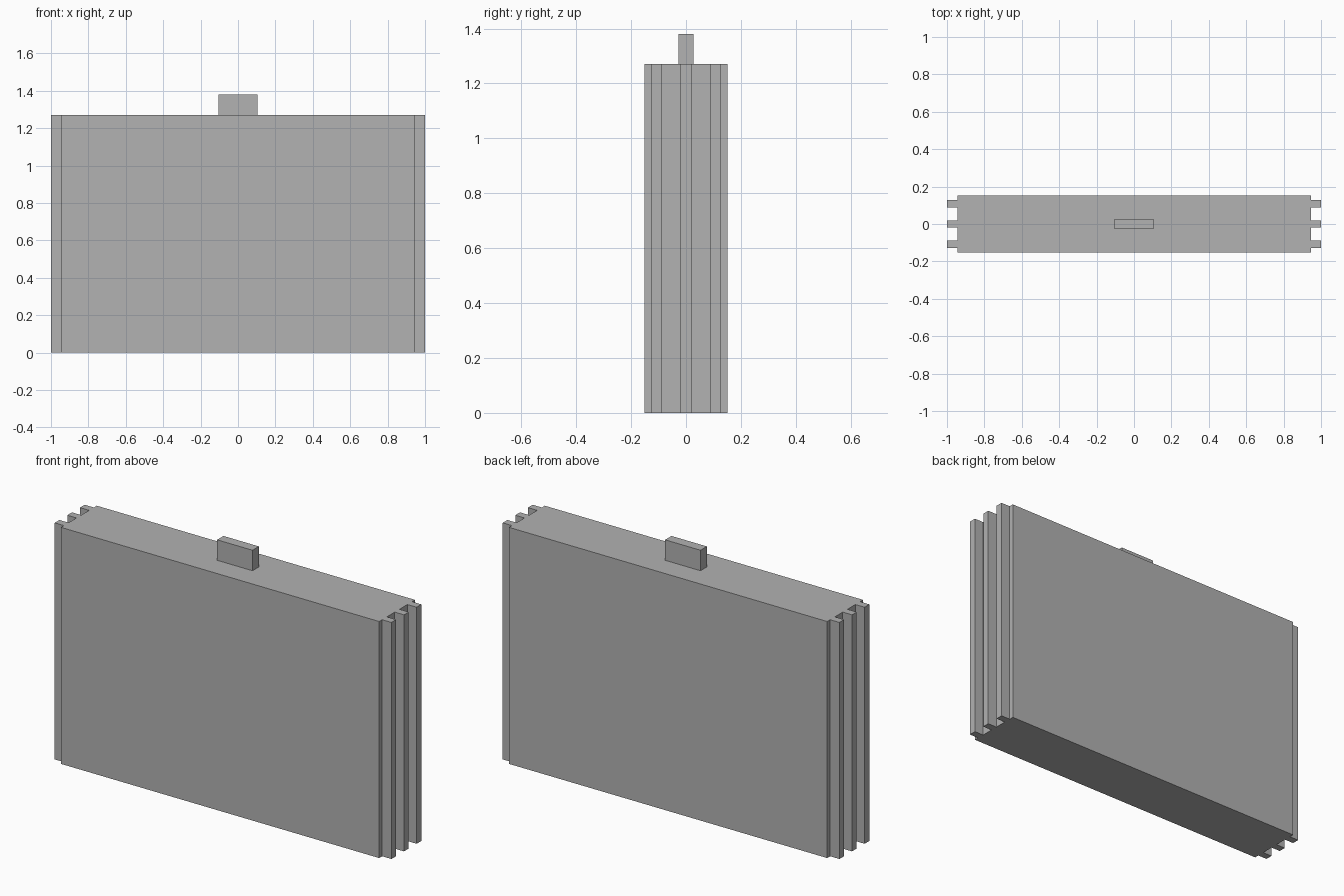
import bpy
import bmesh

cube = bpy.data.objects.get("Cube")
if cube:
    bpy.data.objects.remove(cube, do_unlink=True)

# Plain grey for everything
grey = bpy.data.materials.new("plain grey")
grey.use_nodes = True
grey.diffuse_color = (0.445, 0.445, 0.445, 1)
grey.node_tree.nodes["Principled BSDF"].inputs["Base Color"].default_value = grey.diffuse_color


def extrude_outline(name, outline, bottom, top):
    """Make a solid by raising a flat xy outline from bottom to top."""
    bm = bmesh.new()
    face = bm.faces.new([bm.verts.new((x, y, bottom)) for x, y in outline])
    raised = bmesh.ops.extrude_face_region(bm, geom=[face])["geom"]
    verts = [v for v in raised if isinstance(v, bmesh.types.BMVert)]
    bmesh.ops.translate(bm, verts=verts, vec=(0, 0, top - bottom))
    bmesh.ops.recalc_face_normals(bm, faces=bm.faces)
    mesh = bpy.data.meshes.new(name)
    bm.to_mesh(mesh)
    bm.free()
    mesh.materials.append(grey)
    obj = bpy.data.objects.new(name, mesh)
    bpy.context.collection.objects.link(obj)
    return obj


# Slab with three upright ribs on each end, as one outline
BODY_X, END_X, HALF_Y, HEIGHT = 0.945, 1.0, 0.152, 1.27
RIB_HALF = 0.02
side = [(BODY_X, -HALF_Y)]
for y in (-0.107, 0, 0.107):
    low, high = y - RIB_HALF, y + RIB_HALF
    side += [(BODY_X, low), (END_X, low), (END_X, high), (BODY_X, high)]
side.append((BODY_X, HALF_Y))
outline = side + [(-x, -y) for x, y in side]
extrude_outline("ribbed_slab", outline, 0, HEIGHT)

# Small tab handle on top
tx, ty = 0.105, 0.027
extrude_outline("top_tab", [(-tx, -ty), (tx, -ty), (tx, ty), (-tx, ty)], HEIGHT, 1.38)
